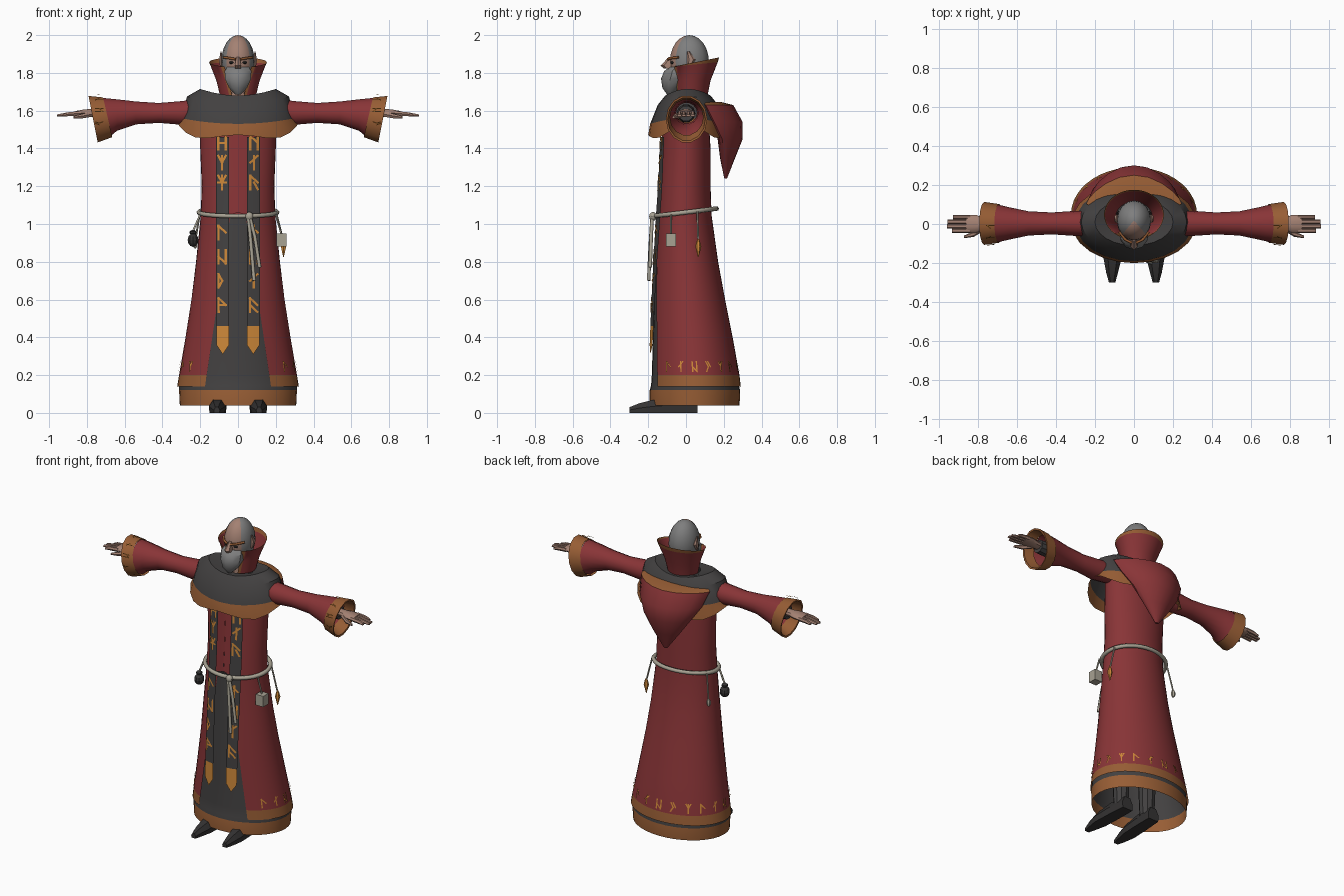
import bpy, bmesh, math
from mathutils import Vector

if "Cube" in bpy.data.objects:
    bpy.data.objects.remove(bpy.data.objects["Cube"])


def paint(name, r, g, b):
    m = bpy.data.materials.new(name)
    m.use_nodes = True
    m.diffuse_color = (r, g, b, 1)
    m.node_tree.nodes["Principled BSDF"].inputs["Base Color"].default_value = (r, g, b, 1)
    return m


RED = paint("red cloth", .25, .035, .038)
DARK = paint("charcoal cloth", .055, .052, .052)
TRIM = paint("brown trim", .31, .11, .035)
GOLD = paint("gold", .6, .24, .04)
SKIN = paint("skin", .37, .22, .17)
HAIR = paint("grey hair", .21, .21, .21)
ROPE = paint("pale rope", .39, .36, .29)
SHOE = paint("dark leather", .035, .033, .033)


def finish(name, bm, mats, rule=None, angle=35):
    bmesh.ops.remove_doubles(bm, verts=bm.verts, dist=.0001)
    bmesh.ops.recalc_face_normals(bm, faces=bm.faces)
    if rule:
        for f in bm.faces:
            f.material_index = rule(f.calc_center_median())
    mesh = bpy.data.meshes.new(name)
    bm.to_mesh(mesh)
    bm.free()
    for m in mats:
        mesh.materials.append(m)
    ob = bpy.data.objects.new(name, mesh)
    bpy.context.collection.objects.link(ob)
    bpy.ops.object.select_all(action='DESELECT')
    ob.select_set(True)
    bpy.context.view_layer.objects.active = ob
    bpy.ops.object.shade_smooth_by_angle(angle=math.radians(angle))
    return ob


def loft(name, rings, mats, rule=None, closed=True, caps=False, angle=35):
    bm = bmesh.new()
    vs = [[bm.verts.new(p) for p in ring] for ring in rings]
    n = len(vs[0])
    for a, b in zip(vs, vs[1:]):
        for i in range(n if closed else n - 1):
            j = (i + 1) % n
            bm.faces.new((a[i], a[j], b[j], b[i]))
    if caps:
        bm.faces.new(vs[0])
        bm.faces.new(vs[-1])
    return finish(name, bm, mats, rule, angle)


def oval(z, rx, yf, yb, n=32, gap=0):
    """Level ring from the front round; a gap leaves it open in front."""
    cy, ry = (yf + yb) / 2, (yb - yf) / 2
    count = n + 1 if gap is not None and gap > 0 else n
    ts = [gap + (2 * math.pi - 2 * gap) * i / n for i in range(count)]
    return [Vector((rx * math.sin(t), cy - ry * math.cos(t), z)) for t in ts]


def xring(x, cy, cz, ry, rz, s=1, n=12, tilt=0):
    """Upright ring across an arm; s picks the side."""
    ts = [2 * math.pi * i / n for i in range(n)]
    return [Vector((s * (x + tilt * math.sin(t)), cy + ry * math.cos(t), cz + rz * math.sin(t))) for t in ts]


def cord(name, pts, r, mat=ROPE, cyclic=False):
    cu = bpy.data.curves.new(name, 'CURVE')
    cu.dimensions = '3D'
    cu.bevel_depth, cu.bevel_resolution, cu.use_fill_caps = r, 1, True
    sp = cu.splines.new('POLY')
    sp.points.add(len(pts) - 1)
    for p, q in zip(sp.points, pts):
        p.co = (*q, 1)
    sp.use_cyclic_u = cyclic
    cu.materials.append(mat)
    ob = bpy.data.objects.new(name, cu)
    bpy.context.collection.objects.link(ob)
    bpy.ops.object.select_all(action='DESELECT')
    ob.select_set(True)
    bpy.context.view_layer.objects.active = ob
    bpy.ops.object.convert(target='MESH')


def ball(name, at, size, mat, u=10, v=6, angle=35, rule=None, mats=None):
    bm = bmesh.new()
    bmesh.ops.create_uvsphere(bm, u_segments=u, v_segments=v, radius=1)
    for w in bm.verts:
        w.co = Vector(at) + w.co * Vector(size)
    return finish(name, bm, mats or [mat], rule, angle)


# Robe: z, half width, front y, back y
ROBE = [(.14, .322, -.19, .29), (.2, .312, -.188, .283), (.4, .278, -.182, .247), (.6, .247, -.174, .207),
        (.8, .222, -.165, .17), (1.05, .197, -.15, .135), (1.06, .197, -.15, .135),
        (1.2, .192, -.14, .13), (1.4, .2, -.13, .13), (1.56, .2, -.12, .12)]


def robe_at(z):
    for a, b in zip(ROBE, ROBE[1:]):
        if z <= b[0]:
            k = (z - a[0]) / (b[0] - a[0])
            return [p + (q - p) * k for p, q in zip(a, b)]
    return ROBE[-1]


def on_robe(t, z, off):
    _, rx, yf, yb = robe_at(z)
    return Vector(((rx + off) * math.sin(t), (yf + yb) / 2 - ((yb - yf) / 2 + off) * math.cos(t), z))


def front(x, z, off):
    return on_robe(math.asin(x / robe_at(z)[1]), z, off)


rings = []
for z, rx, yf, yb in ROBE:
    w = .04 + (1.05 - z) * .148 if z < 1.055 else .0005
    rings.append(oval(z, rx, yf, yb, 36, math.asin(w / rx)))
loft("outer_robe", rings, [RED, TRIM], lambda c: int(c.z < .2), closed=False)
inner = [(.04, .308, -.192, .284), (.12, .312, -.192, .286), (.145, .312, -.185, .28)]
inner += [(z, rx - .008, yf + .007, yb - .008) for z, rx, yf, yb in ROBE[1:6]]
loft("under_robe", [oval(*r, 36) for r in inner], [DARK, TRIM], lambda c: int(c.z < .12))

# Hanging stole strips with pointed gold ends
for s, side in ((1, "left"), (-1, "right")):
    zs = [.46 + .1 * i for i in range(11)]
    rows = [[front(s * x, z, .012) for x in (.045, .0775, .11)] for z in zs]
    tip = [front(s * x, z, .012) for x, z in ((.045, .36), (.0775, .31), (.11, .36))]
    loft(side + "_stole", [tip] + rows, [DARK, GOLD], lambda c: int(c.z < .46), closed=False)

# Angular marks: stroke ends are letters on a three by three grid
marks = bmesh.new()


def mark(strokes, place, w, h):
    spot = lambda ch: Vector((("abcdefghi".index(ch) % 3 - 1) * w, (1 - "abcdefghi".index(ch) // 3) * h))
    for a, b in strokes.split():
        p, q = spot(a), spot(b)
        d = (q - p).normalized() * w * .3
        n = Vector((-d.y, d.x))
        marks.faces.new([marks.verts.new(place(*v)) for v in (p - d + n, q + d + n, q + d - n, p - d - n)])


def stole_mark(strokes, x, z):
    mark(strokes, lambda u, v: front(x + u, z + v, .017), .018, .036)


for i, glyph in enumerate(("ag ci df", "bh ae ce", "bh ae ce df")):
    stole_mark(glyph, -.078, 1.43 - .105 * i)
for i, glyph in enumerate(("ag af", "ag ci di", "ag ae eg", "ag af fd")):
    stole_mark(glyph, -.078, .955 - .128 * i)
for i, glyph in enumerate(("ag ci af", "bh dc", "ag af ei")):
    stole_mark(glyph, .078, 1.43 - .105 * i)
for i, glyph in enumerate(("bh af", "ag ci", "bh dc", "ag af di")):
    stole_mark(glyph, .078, .955 - .128 * i)
glyphs = ("ag af", "bh dc", "ag ci di", "ae eg bf", "bh ae ce")
for i in range(15):
    t = .95 + i * (2 * math.pi - 1.9) / 14
    mark(glyphs[i % 5], lambda u, v: on_robe(t + u * 4, .245 + v, .006), .012, .026)
for s in (1, -1):
    for k, glyph in enumerate(glyphs[:4]):
        a = 1.7 + k * .55
        mark(glyph, lambda u, v: Vector((s * (.735 + v), .112 * math.cos(a + u * 8),
                                         1.56 + .129 * math.sin(a + u * 8))), .008, .02)
finish("gold_marks", marks, [GOLD])

# Shoulder mantle with a wavy trimmed edge
rings = []
for z, rx, yf, yb, bump, wave in ((1.68, .1, -.07, .1, 0, 0), (1.68, .2, -.11, .13, .035, 0),
                                  (1.63, .27, -.15, .17, .045, 0), (1.53, .3, -.19, .2, .03, 0),
                                  (1.45, .32, -.2, .21, .06, .022)):
    ring = oval(z, rx, yf, yb, 24)
    for i, p in enumerate(ring):
        t = 2 * math.pi * i / 24
        p.z += bump * math.sin(t) ** 2 + wave * math.cos(4 * t)
    rings.append(ring)
mantle = loft("shoulder_mantle", rings, [DARK, TRIM])
for f in mantle.data.polygons:
    f.material_index = int(f.index >= 24 * 3)

# Hood hanging down the back
rings = [oval(*r, 20) for r in ((1.24, .012, .203, .217), (1.35, .095, .18, .26), (1.45, .165, .17, .3),
                                (1.54, .22, .155, .3), (1.63, .245, .15, .25), (1.645, .225, .155, .19))]
for ring in rings:
    for p in ring:
        p.y -= p.x * p.x * 1.6
loft("hanging_hood", rings, [RED, TRIM], lambda c: int(c.z > 1.63), caps=True)

# Tall collar, open in front
rings = [oval(z, rx, yf, yb, 32, g) for z, rx, yf, yb, g in (
    (1.66, .09, -.05, .11, .3), (1.76, .115, -.06, .13, .45),
    (1.845, .148, -.077, .168, .5), (1.857, .153, -.08, .175, .5))]
for k, ring in enumerate(rings):
    for p in ring:
        p.z += max(0, k - 1) * .1 * (p.y - .05)
collar = loft("collar", rings, [RED, TRIM], closed=False)
for f in collar.data.polygons:
    f.material_index = int(f.index >= 64 or f.index % 32 in (0, 31))

# Head, face and beard
ball("head", (0, .018, 1.86), (.088, .103, .14), HAIR, 16, 12, 40, mats=[HAIR, SKIN],
     rule=lambda c: int(c.z > 1.78 and c.y < .018 and abs(c.x) < (.018 - c.y) * .9))
loft("neck", [oval(z, .055, -.04, .075, 10) for z in (1.64, 1.78)], [SKIN])
loft("beard", [oval(*r, 10) for r in ((1.685, .014, -.1, -.07), (1.72, .05, -.125, -.03), (1.77, .073, -.132, .01),
                                      (1.81, .074, -.115, .01), (1.832, .06, -.085, .01))], [HAIR], caps=True)
loft("nose", [oval(*r, 6) for r in ((1.822, .018, -.115, -.06), (1.838, .02, -.135, -.06),
                                    (1.885, .009, -.09, -.06))], [SKIN], caps=True)
for s, side in ((1, "left"), (-1, "right")):
    cord(side + "_brow", [(s * .012, -.096, 1.872), (s * .045, -.08, 1.878), (s * .075, -.04, 1.882)], .007, TRIM)
    ball(side + "_eye", (s * .034, -.07, 1.855), (.014, .014, .008), SHOE, 8, 5)
    loft(side + "_ear", [oval(z, w, -.015, b, 6) for z, w, b in ((1.83, .006, .005), (1.87, .012, .03),
                                                                (1.912, .003, .0))], [SKIN], caps=True)
    ear = bpy.context.object
    ear.location = (s * .09, .02, 0)

    # Sleeves with flared cuffs
    arm = [(.2, 1.6, .064, .064), (.3, 1.588, .064, .064), (.42, 1.588, .056, .054), (.54, 1.588, .062, .062),
           (.64, 1.577, .083, .085), (.695, 1.566, .096, .104)]
    rings = [xring(x, .003, z, ry, rz, s, 14, .02 if x > .69 else 0) for x, z, ry, rz in arm]
    loft(side + "_sleeve", rings, [RED])
    cuff = [xring(x, .003, z, ry, rz, s, 14, .025) for x, z, ry, rz in
            ((.69, 1.565, .099, .108), (.767, 1.555, .11, .126), (.765, 1.555, .1, .115), (.7, 1.565, .088, .095))]
    loft(side + "_cuff", cuff, [TRIM])
    loft(side + "_undersleeve", [xring(x, 0, 1.585, r, r, s, 10) for x, r in ((.56, .05), (.74, .042))], [DARK],
         caps=True)

    # Hands
    palm = ((.7, 1.588, .026, .024), (.77, 1.588, .032, .022), (.81, 1.588, .047, .02), (.86, 1.584, .046, .015))
    loft(side + "_palm", [xring(x, 0, z, ry, rz, s, 10) for x, z, ry, rz in palm], [SKIN], caps=True)
    for k in range(4):
        y, end = -.035 + .0235 * k, (.93, .958, .955, .925)[k]
        loft(side + "_finger", [xring(x, y, z, .0118, r, s, 6) for x, z, r in
                                ((.84, 1.586, .013), (.9, 1.581, .012), (end, 1.574, .007))], [SKIN], caps=True)
    loft(side + "_thumb", [xring(x, y, z, r, r, s, 6) for x, y, z, r in
                           ((.77, -.02, 1.582, .016), (.82, -.052, 1.572, .014), (.87, -.066, 1.565, .007))],
         [SKIN], caps=True)

    # Pointed shoes and legs
    rings = []
    for y, x, w, h in ((-.3, .112, .016, .03), (-.25, .112, .03, .05), (-.18, .11, .045, .068),
                       (-.06, .105, .045, .085), (.06, .1, .04, .08)):
        rings.append([(s * (x + w * u), y, h * v) for u, v in
                      ((-.9, 0), (-1, .5), (-.5, 1), (.5, 1), (1, .5), (.9, 0))])
    loft(side + "_shoe", rings, [SHOE], caps=True, angle=20)
    leg = loft(side + "_leg", [oval(z, r, -r, r, 10) for z, r in ((.05, .045), (.3, .055), (.8, .075))], [DARK])
    leg.location.x = s * .1

# Rope belt, knot and hanging ends
cord("rope_belt", [(p.x, p.y, 1.062 + p.y * .12) for p in oval(0, .207, -.168, .162, 32)], .013, cyclic=True)
ball("belt_knot", (.06, -.175, 1.04), (.022, .02, .024), ROPE)
cord("rope_end_long", [(.055, -.18, 1.03), (.07, -.19, .88), (.085, -.198, .7)], .01)
cord("rope_end_short", [(.065, -.18, 1.03), (.09, -.185, .93), (.115, -.19, .77)], .01)

# Belt charms
cord("pouch_cord", [(-.2, -.06, 1.05), (-.235, -.06, .97)], .006)
ball("pouch", (-.238, -.06, .915), (.03, .032, .036), SHOE, angle=15)
ball("pouch_neck", (-.238, -.06, .955), (.02, .02, .014), SHOE, 8, 5)
cord("box_cord", [(.2, -.08, 1.05), (.228, -.08, .95)], .005)
loft("box_charm", [[(.23 + a * .027, -.08 + b * .027, z) for a, b in ((-1, -1), (1, -1), (1, 1), (-1, 1))]
                   for z in (.88, .95)], [ROPE], caps=True)
cord("gold_charm_cord", [(.2, .06, 1.07), (.24, .065, .91)], .005)
loft("gold_charm", [[p + Vector((.241, .065, 0)) for p in oval(z, r, -r, r, 6)]
                    for z, r in ((.825, .002), (.88, .016), (.905, .01), (.92, .004))], [GOLD], caps=True)
cord("small_charm_cord", [(-.2, .07, 1.07), (-.225, .09, .92)], .005)
ball("small_charm", (-.227, .09, .895), (.014, .014, .026), ROPE, 6, 5)
